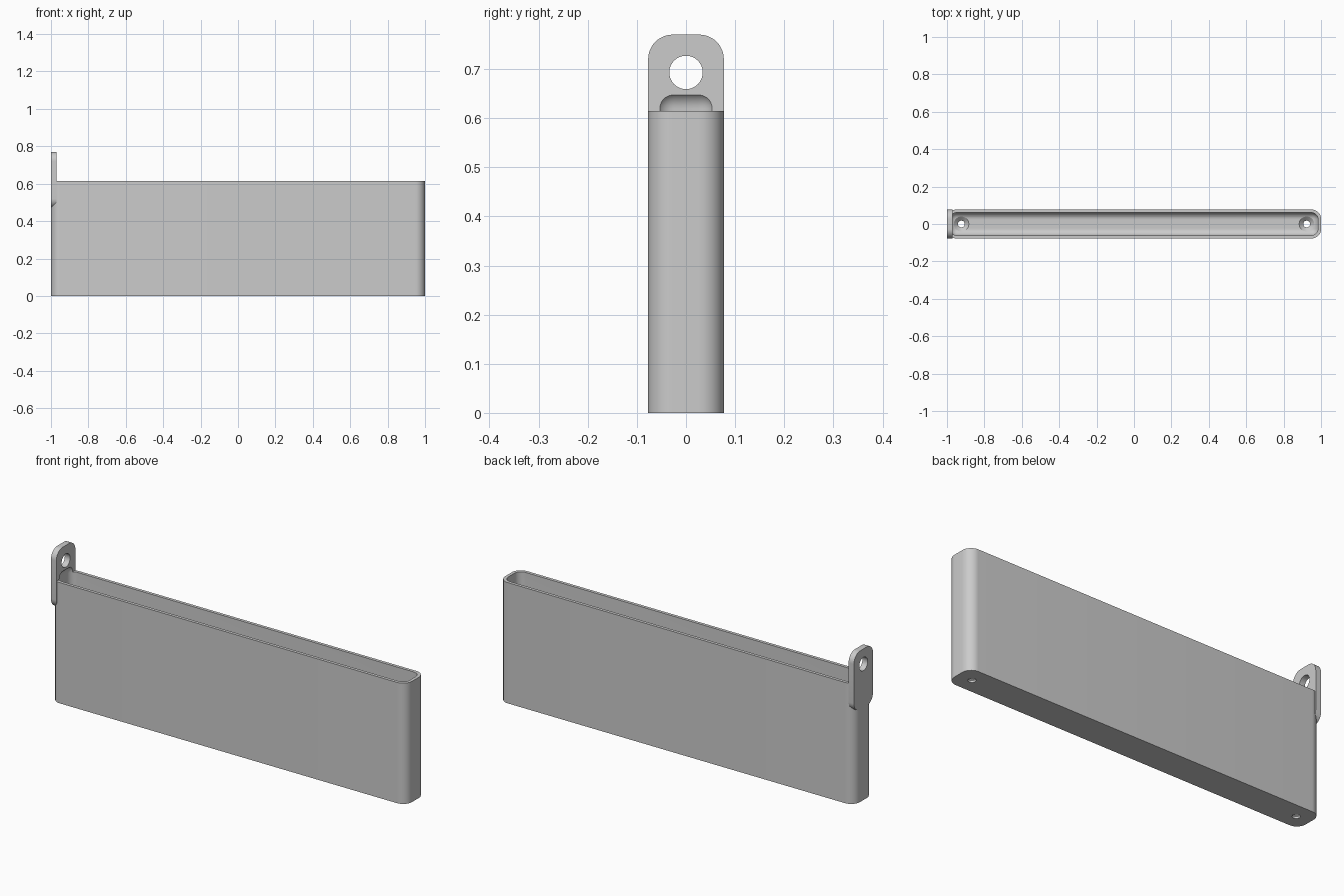
import bpy, bmesh, math
from mathutils import Matrix, Vector

if "Cube" in bpy.data.objects:
    bpy.data.objects.remove(bpy.data.objects["Cube"], do_unlink=True)

grey = bpy.data.materials.new("plain grey")
grey.use_nodes = True
COLOUR = (0.6, 0.6, 0.6, 1)
grey.diffuse_color = COLOUR
grey.node_tree.nodes["Principled BSDF"].inputs["Base Color"].default_value = COLOUR

HALF_W = 0.077    # half depth of holder and tab
RADIUS = 0.05     # outer corner radius
RIM = 0.615       # height of the open rim
FLOOR = 0.03
WALL = 0.016


def make(name, bm):
    bmesh.ops.recalc_face_normals(bm, faces=bm.faces)
    mesh = bpy.data.meshes.new(name)
    bm.to_mesh(mesh)
    bm.free()
    mesh.materials.append(grey)
    obj = bpy.data.objects.new(name, mesh)
    bpy.context.collection.objects.link(obj)
    return obj


def rounded_outline(u0, u1, v0, v1, r, steps=12):
    """Corner points of a rounded rectangle."""
    pts = []
    corners = [(u1 - r, v1 - r), (u0 + r, v1 - r), (u0 + r, v0 + r), (u1 - r, v0 + r)]
    for q, (u, v) in enumerate(corners):
        for i in range(steps + 1):
            a = math.pi / 2 * (q + i / steps)
            pts.append((u + r * math.cos(a), v + r * math.sin(a)))
    return pts


def prism(name, points, direction):
    bm = bmesh.new()
    face = bm.faces.new([bm.verts.new(p) for p in points])
    ext = bmesh.ops.extrude_face_region(bm, geom=[face])
    top = [g for g in ext["geom"] if isinstance(g, bmesh.types.BMVert)]
    bmesh.ops.translate(bm, verts=top, vec=Vector(direction))
    return make(name, bm)


def lathe(name, profile, centre, sides=40):
    """Closed solid turned around a vertical axis."""
    bm = bmesh.new()
    rings = []
    for r, z in profile:
        rings.append([bm.verts.new((centre + r * math.cos(math.tau * i / sides),
                                    r * math.sin(math.tau * i / sides), z))
                      for i in range(sides)])
    for a, b in zip(rings, rings[1:]):
        for i in range(sides):
            j = (i + 1) % sides
            bm.faces.new((a[i], a[j], b[j], b[i]))
    bm.faces.new(rings[0])
    bm.faces.new(rings[-1])
    return make(name, bm)


def cut(obj, cutters):
    bpy.ops.object.select_all(action="DESELECT")
    bpy.context.view_layer.objects.active = obj
    obj.select_set(True)
    for c in cutters:
        mod = obj.modifiers.new("cut", "BOOLEAN")
        mod.operation = "DIFFERENCE"
        mod.solver = "EXACT"
        mod.object = c
        bpy.ops.object.modifier_apply(modifier=mod.name)
    bpy.ops.object.shade_smooth_by_angle(angle=math.radians(30))


# Holder body and the hanging tab on its right end
body = prism("holder_body",
             [(x, y, 0) for x, y in rounded_outline(-1, 1, -HALF_W, HALF_W, RADIUS)],
             (0, 0, RIM))
tab = prism("hanging_tab",
            [(-1, y, z) for y, z in rounded_outline(-HALF_W, HALF_W, 0.47, 0.77, RADIUS)],
            (0.03, 0, 0))

# Cavity with all edges rounded, reaching a little into the tab
bm = bmesh.new()
top = 0.655
size = (2 - 2 * WALL, 2 * (HALF_W - WALL), top - FLOOR)
bmesh.ops.create_cube(bm, size=1, matrix=Matrix.Translation((0, 0, (top + FLOOR) / 2))
                      @ Matrix.Diagonal((*size, 1)))
bmesh.ops.bevel(bm, geom=bm.edges[:], offset=0.036, segments=8, profile=0.5,
                affect="EDGES")
cavity = make("cavity_cutter", bm)

# Countersunk screw holes in the floor
screws = [lathe("screw_hole_cutter",
                [(0.018, -0.05), (0.018, 0.01), (0.04, FLOOR), (0.04, 0.1)], s * 0.923)
          for s in (-1, 1)]

# Round hole through the tab
eye = prism("tab_hole_cutter",
            [(-1.1, 0.034 * math.cos(math.tau * i / 48),
              0.693 + 0.034 * math.sin(math.tau * i / 48)) for i in range(48)],
            (0.2, 0, 0))

cut(body, [cavity] + screws)
cut(tab, [cavity, eye])
for c in [cavity, eye] + screws:
    bpy.data.objects.remove(c, do_unlink=True)
